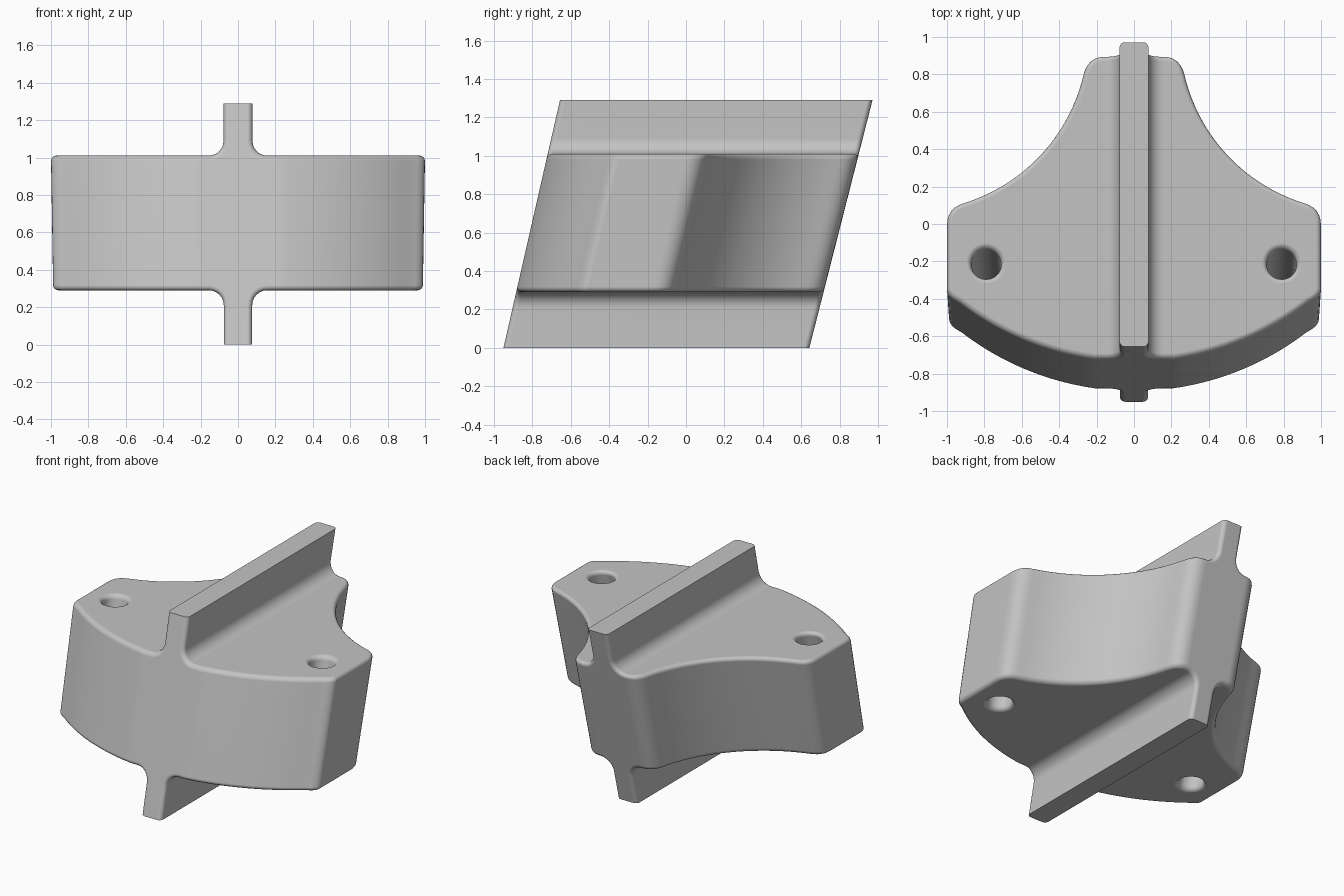
import bpy, bmesh, math
from mathutils import Vector

cube = bpy.data.objects.get("Cube")
if cube:
    bpy.data.objects.remove(cube, do_unlink=True)

HEIGHT, BODY_LOW, BODY_TOP = 1.29, 0.29, 1.01
RIB, FILLET, ROUND = 0.077, 0.08, 0.028

grey = bpy.data.materials.new("light_grey")
grey.use_nodes = True
grey.diffuse_color = (0.55, 0.55, 0.55, 1)
grey.node_tree.nodes["Principled BSDF"].inputs["Base Color"].default_value = (0.55, 0.55, 0.55, 1)


def prism(name, points, offset):
    """Extrude a closed 3D polygon along an offset."""
    bm = bmesh.new()
    face = bm.faces.new([bm.verts.new(p) for p in points])
    new = bmesh.ops.extrude_face_region(bm, geom=[face])["geom"]
    bmesh.ops.translate(bm, vec=offset, verts=[v for v in new if isinstance(v, bmesh.types.BMVert)])
    bmesh.ops.recalc_face_normals(bm, faces=bm.faces[:])
    mesh = bpy.data.meshes.new(name)
    bm.to_mesh(mesh)
    bm.free()
    obj = bpy.data.objects.new(name, mesh)
    bpy.context.collection.objects.link(obj)
    return obj


def arc(cx, cy, r, start, end, n):
    angles = [start + (end - start) * i / n for i in range(n + 1)]
    return [(cx + r * math.cos(a), cy + r * math.sin(a)) for a in angles]


def corner(a, tip, b, n=6):
    """Rounded corner from a to b, pulled towards the tip."""
    a, tip, b = Vector(a), Vector(tip), Vector(b)
    return [tuple(a * (1 - t) ** 2 + tip * 2 * t * (1 - t) + b * t * t)
            for t in (i / n for i in range(n + 1))]


# Plan outline, right half from the back to the front, then mirrored
hollow = arc(1.19, 1.02, 0.945, math.radians(193), math.radians(253), 22)
front = arc(0, 0.795, 1.53, math.radians(-52.4), math.radians(-82), 14)
half = corner((0.16, 0.9), (0.245, 0.9), hollow[0])
half += hollow[1:]
half += corner(hollow[-1], (1.0, 0.09), (1.0, 0.0))[1:]
half += corner((1.0, -0.345), (1.0, -0.385), front[0], 5)
half += front[1:]
outline = half + [(-x, y) for x, y in reversed(half)]
body = prism("finned_block", [(x, y, 0) for x, y in outline], (0, 0, HEIGHT))

# Cross section: wide body with a filleted rib above and below
edge = RIB + FILLET
upper = [(1.3, BODY_TOP)]
upper += arc(edge, BODY_TOP + FILLET, FILLET, -math.pi / 2, -math.pi, 6)
upper += [(RIB, HEIGHT + 0.2)]
mid = BODY_LOW + BODY_TOP
right = [(x, mid - z) for x, z in reversed(upper)] + upper
section = right + [(-x, z) for x, z in reversed(right)]
cutters = [(prism("section_cutter", [(x, -2, z) for x, z in section], (0, 4, 0)), "INTERSECT")]

# Bolt holes
for side, x in (("right", -0.79), ("left", 0.79)):
    ring = arc(x, -0.21, 0.08, 0, 2 * math.pi, 32)[:-1]
    cutters.append((prism(side + "_hole_cutter", [(a, b, -1) for a, b in ring], (0, 0, 4)), "DIFFERENCE"))

for cutter, operation in cutters:
    mod = body.modifiers.new("cut", "BOOLEAN")
    mod.object, mod.operation, mod.solver = cutter, operation, "EXACT"
    cutter.hide_render = True

bpy.context.view_layer.update()
cut = body.evaluated_get(bpy.context.evaluated_depsgraph_get())
bm = bmesh.new()
bm.from_mesh(cut.to_mesh())
cut.to_mesh_clear()
body.modifiers.clear()
for cutter, _ in cutters:
    bpy.data.objects.remove(cutter, do_unlink=True)

# Round every sharp edge except the flat rib ends
bmesh.ops.remove_doubles(bm, verts=bm.verts[:], dist=0.0005)
bmesh.ops.dissolve_limit(bm, angle_limit=0.01, verts=bm.verts[:], edges=bm.edges[:])
sharp = [e for e in bm.edges if len(e.link_faces) == 2 and e.calc_face_angle() > 1.0
         and not all(v.co.z < 0.001 or v.co.z > HEIGHT - 0.001 for v in e.verts)]
bmesh.ops.bevel(bm, geom=sharp, offset=ROUND, offset_type="OFFSET", segments=4,
                profile=0.5, affect="EDGES", clamp_overlap=False)

# Lean the block backwards with a slight taper
for v in bm.verts:
    rise = v.co.z - BODY_TOP
    scale = 1 + 0.0165 * rise
    v.co.x *= scale
    v.co.y = v.co.y * scale + 0.24 * rise
bm.to_mesh(body.data)
bm.free()
body.data.materials.clear()
body.data.materials.append(grey)

bpy.ops.object.select_all(action="DESELECT")
body.select_set(True)
bpy.context.view_layer.objects.active = body
bpy.ops.object.shade_smooth_by_angle(angle=math.radians(35))
normals = body.modifiers.new("weighted_normals", "WEIGHTED_NORMAL")
normals.keep_sharp = True
